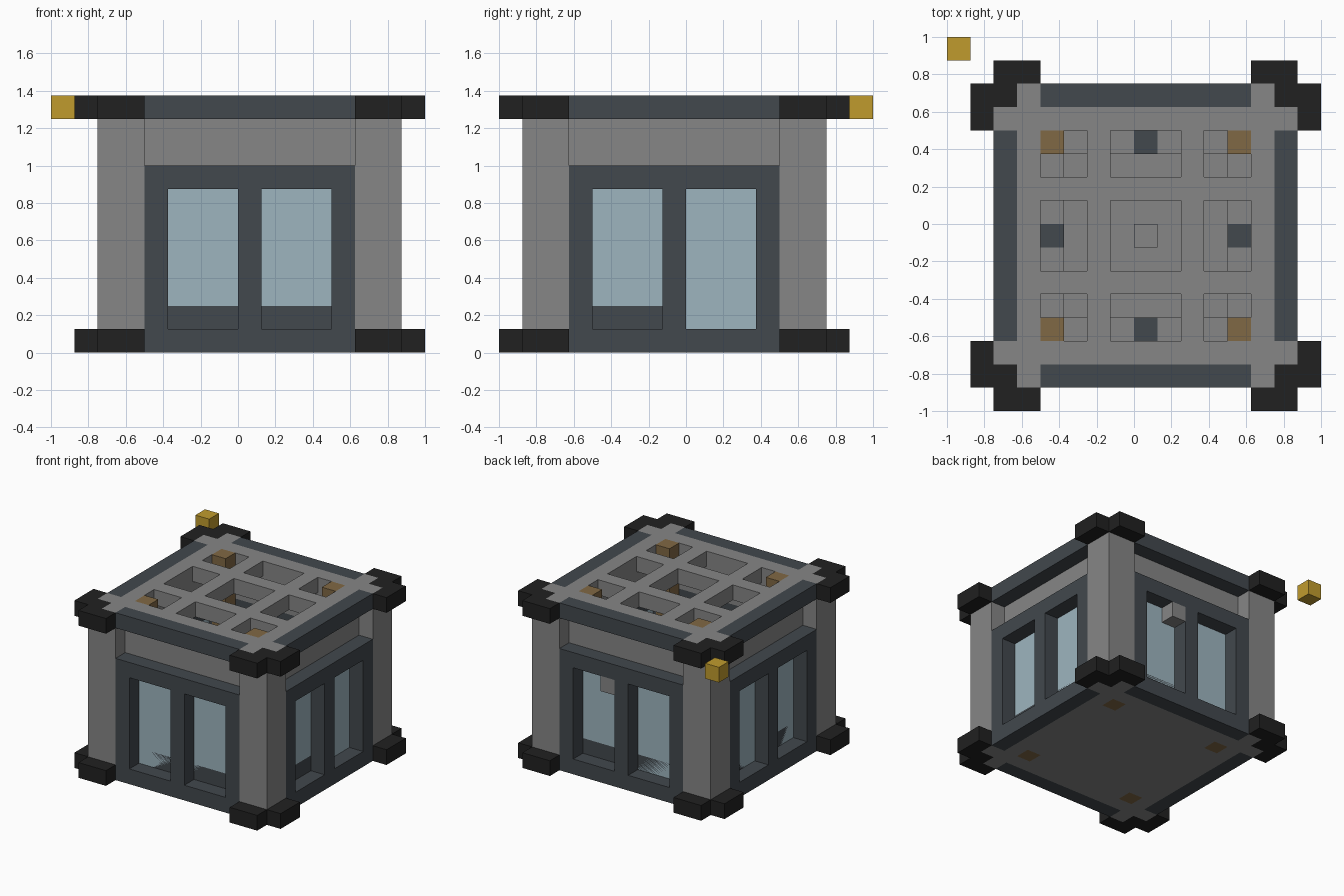
import bpy
import bmesh
from math import pi
from mathutils import Matrix, Vector

cube = bpy.data.objects.get("Cube")
if cube:
    bpy.data.objects.remove(cube, do_unlink=True)

U = 0.125                                            # one block
PLACE = Matrix.Translation((U / 2, -U / 2, 0)) @ Matrix.Scale(U, 4)


def material(name, r, g, b):
    m = bpy.data.materials.new(name)
    m.use_nodes = True
    m.diffuse_color = (r, g, b, 1)
    m.node_tree.nodes["Principled BSDF"].inputs["Base Color"].default_value = (r, g, b, 1)
    return m


stone = material("grey stone", 0.24, 0.24, 0.24)
slate = material("dark slate", 0.054, 0.065, 0.075)
black = material("black trim", 0.015, 0.015, 0.015)
glass = material("pale blue glass", 0.34, 0.46, 0.52)
gold = material("gold", 0.53, 0.33, 0.027)
bronze = material("bronze", 0.216, 0.138, 0.058)


def finish(bm, name, mat, turn=0, local=Matrix()):
    """Turn a mesh about the building's axis and link it."""
    bm.transform(PLACE @ Matrix.Rotation(turn * pi / 2, 4, "Z") @ local)
    bmesh.ops.recalc_face_normals(bm, faces=bm.faces)
    me = bpy.data.meshes.new(name)
    bm.to_mesh(me)
    bm.free()
    me.materials.append(mat)
    ob = bpy.data.objects.new(name, me)
    bpy.context.collection.objects.link(ob)
    return ob


def box(name, mat, lo, hi, turn=0):
    bm = bmesh.new()
    lo, hi = Vector(lo), Vector(hi)
    bmesh.ops.create_cube(bm, size=1, matrix=Matrix.Translation((lo + hi) / 2)
                          @ Matrix.Diagonal((*(hi - lo), 1)))
    return finish(bm, name, mat, turn)


def thicken(bm, depth):
    new = bmesh.ops.extrude_face_region(bm, geom=bm.faces[:])["geom"]
    verts = [v for v in new if isinstance(v, bmesh.types.BMVert)]
    bmesh.ops.translate(bm, vec=(0, 0, depth), verts=verts)


def lattice(name, mat, us, vs, cols, rows, local, turn=0):
    """A slab one block thick, with the cells at cols x rows left open."""
    bm = bmesh.new()
    for i in range(len(us) - 1):
        for j in range(len(vs) - 1):
            if i in cols and j in rows:
                continue
            corners = ((i, j), (i + 1, j), (i + 1, j + 1), (i, j + 1))
            bm.faces.new([bm.verts.new((us[a], vs[b], 0)) for a, b in corners])
    bmesh.ops.remove_doubles(bm, verts=bm.verts, dist=0.001)
    thicken(bm, 1)
    return finish(bm, name, mat, turn, local)


def upright(y):
    return Matrix.Translation((0, y, 0)) @ Matrix.Rotation(pi / 2, 4, "X")


# Floor slab and pierced roof deck
floor_cuts = [-5.5, -4.5, -3.5, 3.5, 4.5, 5.5]
lattice("floor_slab", stone, floor_cuts, floor_cuts, (1, 3), (1, 3), Matrix())
roof_cuts = [-5.5, -4.5, -2.5, -1.5, 1.5, 2.5, 4.5, 5.5]
lattice("roof_deck", stone, roof_cuts, roof_cuts, (1, 3, 5), (1, 3, 5),
        Matrix.Translation((0, 0, 10)))

# Stepped outline of a corner bracket
bracket = [(4.5, 6.5), (4.5, 7.5), (6.5, 7.5), (6.5, 6.5), (7.5, 6.5),
           (7.5, 4.5), (6.5, 4.5), (6.5, 5.5), (5.5, 5.5), (5.5, 6.5)]
frame_cuts = [-4.5, -3.5, -0.5, 0.5, 3.5, 4.5]

for t, side in enumerate(("front", "right", "back", "left")):
    # Wall with a double window, lintel wall and roof beam
    lattice(side + "_window_frame", slate, frame_cuts, [0, 1, 7, 8], (1, 3), (1,),
            upright(-5.5), t)
    lattice(side + "_inner_frame", slate, frame_cuts, [1, 2, 7, 8], (1, 3), (1,),
            upright(-4.5), t)
    box(side + "_glass", glass, (-3.6, -5.5, 0.9), (3.6, -4.7, 7.1), t)
    box(side + "_upper_wall", stone, (-4.5, -5.5, 8), (4.5, -4.5, 10), t)
    box(side + "_roof_beam", slate, (-4.5, -6.5, 10), (4.5, -5.5, 11), t)

    # Corner post, brackets and the stone tabs between them
    box(side + "_corner_post", stone, (4.5, 4.5, 1), (6.5, 6.5, 10), t)
    for z, level in ((0, "lower"), (10, "upper")):
        bm = bmesh.new()
        bm.faces.new([bm.verts.new((x, y, z)) for x, y in bracket])
        thicken(bm, 1)
        finish(bm, f"{side}_{level}_bracket", black, t)
        box(f"{side}_{level}_tab_a", stone, (4.5, 5.5, z), (5.5, 6.5, z + 1), t)
        box(f"{side}_{level}_tab_b", stone, (5.5, 4.5, z), (6.5, 5.5, z + 1), t)

    # Inside: bronze column, low ledge with a slate block in the middle
    box(side + "_bronze_column", bronze, (3.5, 3.5, 0), (4.5, 4.5, 11), t)
    for x, end in ((-3.5, "a"), (0.5, "b")):
        box(f"{side}_ledge_{end}", stone, (x, -4.5, 1), (x + 3, -3.5, 2), t)
    box(side + "_ledge_block", slate, (-0.5, -4.5, 1), (0.5, -3.5, 2), t)

# Single blocks: floor pedestal, stone in the back window, gold block off the corner
box("floor_pedestal", stone, (-0.5, -0.5, 1), (0.5, 0.5, 2))
box("window_block", stone, (0.5, 5.5, 6), (1.5, 6.5, 7))
box("gold_block", gold, (-8.5, 7.5, 10), (-7.5, 8.5, 11))
